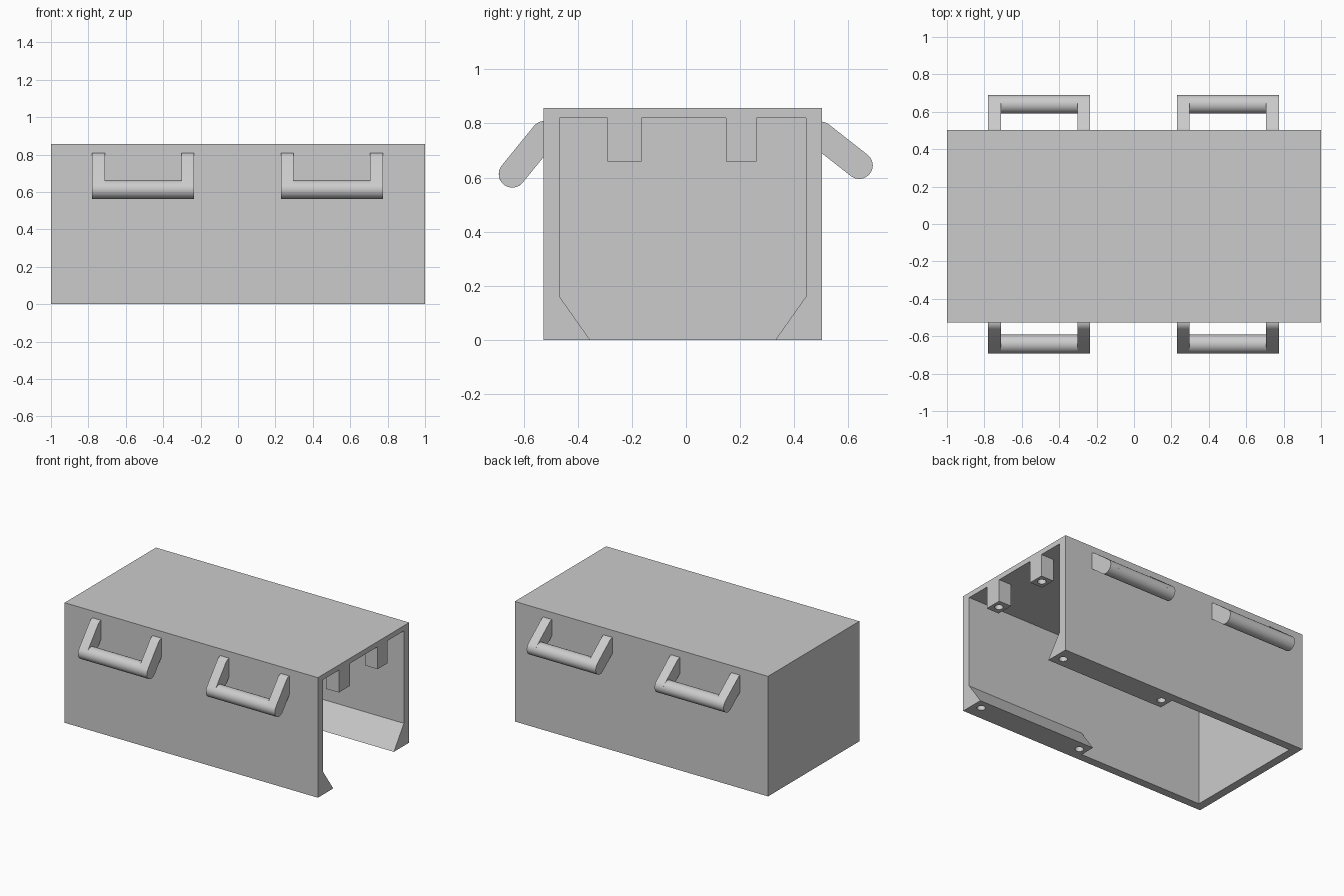
import bpy, bmesh
from math import cos, sin, pi, atan2
from mathutils import Matrix, Vector

if "Cube" in bpy.data.objects:
    bpy.data.objects.remove(bpy.data.objects["Cube"])

# Single grey finish
grey = bpy.data.materials.new("grey metal")
grey.use_nodes = True
COLOUR = (0.6, 0.6, 0.6, 1)
grey.diffuse_color = COLOUR
grey.node_tree.nodes["Principled BSDF"].inputs["Base Color"].default_value = COLOUR

FRONT, BACK, TOP = -0.527, 0.503, 0.857
WALL, ROOF = 0.06, 0.82


def make_object(name, bm):
    bmesh.ops.recalc_face_normals(bm, faces=bm.faces)
    mesh = bpy.data.meshes.new(name)
    bm.to_mesh(mesh)
    bm.free()
    obj = bpy.data.objects.new(name, mesh)
    bpy.context.collection.objects.link(obj)
    mesh.materials.append(grey)
    return obj


def add_prism(bm, profile, x0, x1):
    """Extrude a (y, z) profile along x."""
    face = bm.faces.new([bm.verts.new((x0, y, z)) for y, z in profile])
    new = bmesh.ops.extrude_face_region(bm, geom=[face])["geom"]
    bmesh.ops.translate(bm, vec=(x1 - x0, 0, 0),
                        verts=[v for v in new if isinstance(v, bmesh.types.BMVert)])


def prism(name, profile, x0, x1):
    bm = bmesh.new()
    add_prism(bm, profile, x0, x1)
    return make_object(name, bm)


def rect(y0, y1, z0, z1):
    return [(y0, z0), (y1, z0), (y1, z1), (y0, z1)]


def select_only(obj):
    bpy.ops.object.select_all(action="DESELECT")
    obj.select_set(True)
    bpy.context.view_layer.objects.active = obj


def cut(obj, cutter):
    mod = obj.modifiers.new("cut", "BOOLEAN")
    mod.operation, mod.solver, mod.object = "DIFFERENCE", "EXACT", cutter
    select_only(obj)
    bpy.ops.object.modifier_apply(modifier=mod.name)
    bpy.data.objects.remove(cutter)


def drill(obj, places, z, depth):
    """Round blind holes going up from height z."""
    bm = bmesh.new()
    for x, y in places:
        bmesh.ops.create_cone(bm, cap_ends=True, segments=24, radius1=0.028, radius2=0.028,
                              depth=2 * depth, matrix=Matrix.Translation((x, y, z)))
    cut(obj, make_object("hole_cutter", bm))
    select_only(obj)
    bpy.ops.object.shade_smooth_by_angle()


# Cover open at the bottom and at the +x end
cover = prism("cover", rect(FRONT, BACK, 0, TOP), -1, 1)
cut(cover, prism("cavity", rect(FRONT + WALL, BACK - WALL, -0.1, ROOF), WALL - 1, 1.1))

# Sloped mounting ledges along the lower walls
for side, wall, inward in (("front", FRONT + WALL, 1), ("back", BACK - WALL, -1)):
    ledge = prism(side + "_ledge",
                  [(wall, 0), (wall + inward * 0.113, 0), (wall, 0.16)], 0.05, 1)
    hole_y = wall + inward * 0.042
    drill(ledge, [(0.935, hole_y), (0.106, hole_y)], 0, 0.04)

# Mounting blocks under the roof at the open end
for side, y0, y1 in (("front", -0.29, -0.165), ("back", 0.147, 0.26)):
    block = prism(side + "_block", rect(y0, y1, 0.66, ROOF), 0.9, 1)
    drill(block, [(0.95, (y0 + y1) / 2)], 0.66, 0.1)


def capsule(a, b, radius, steps=16):
    """Outline with round ends about points a and b."""
    a, b = Vector(a), Vector(b)
    angle = atan2(b.y - a.y, b.x - a.x)
    points = []
    for centre, start in ((b, angle - pi / 2), (a, angle + pi / 2)):
        for i in range(steps + 1):
            t = start + pi * i / steps
            points.append((centre.x + radius * cos(t), centre.y + radius * sin(t)))
    return points


# Carry handles: a round grip between two slanted arms
LENGTH, ARM, RADIUS = 0.545, 0.068, 0.05
sides = {"front": ((-0.642, 0.613), (-0.523, 0.759)),
         "back": ((0.64, 0.645), (0.497, 0.757))}
for side, (grip, root) in sides.items():
    for place, x in (("right", -0.78), ("left", 0.23)):
        bm = bmesh.new()
        outline = capsule(grip, root, RADIUS)
        add_prism(bm, outline, x, x + ARM)
        add_prism(bm, outline, x + LENGTH - ARM, x + LENGTH)
        disc = [(grip[0] + RADIUS * cos(2 * pi * i / 32), grip[1] + RADIUS * sin(2 * pi * i / 32))
                for i in range(32)]
        add_prism(bm, disc, x + ARM, x + LENGTH - ARM)
        handle = make_object(f"{side}_{place}_handle", bm)
        select_only(handle)
        bpy.ops.object.shade_smooth_by_angle()
